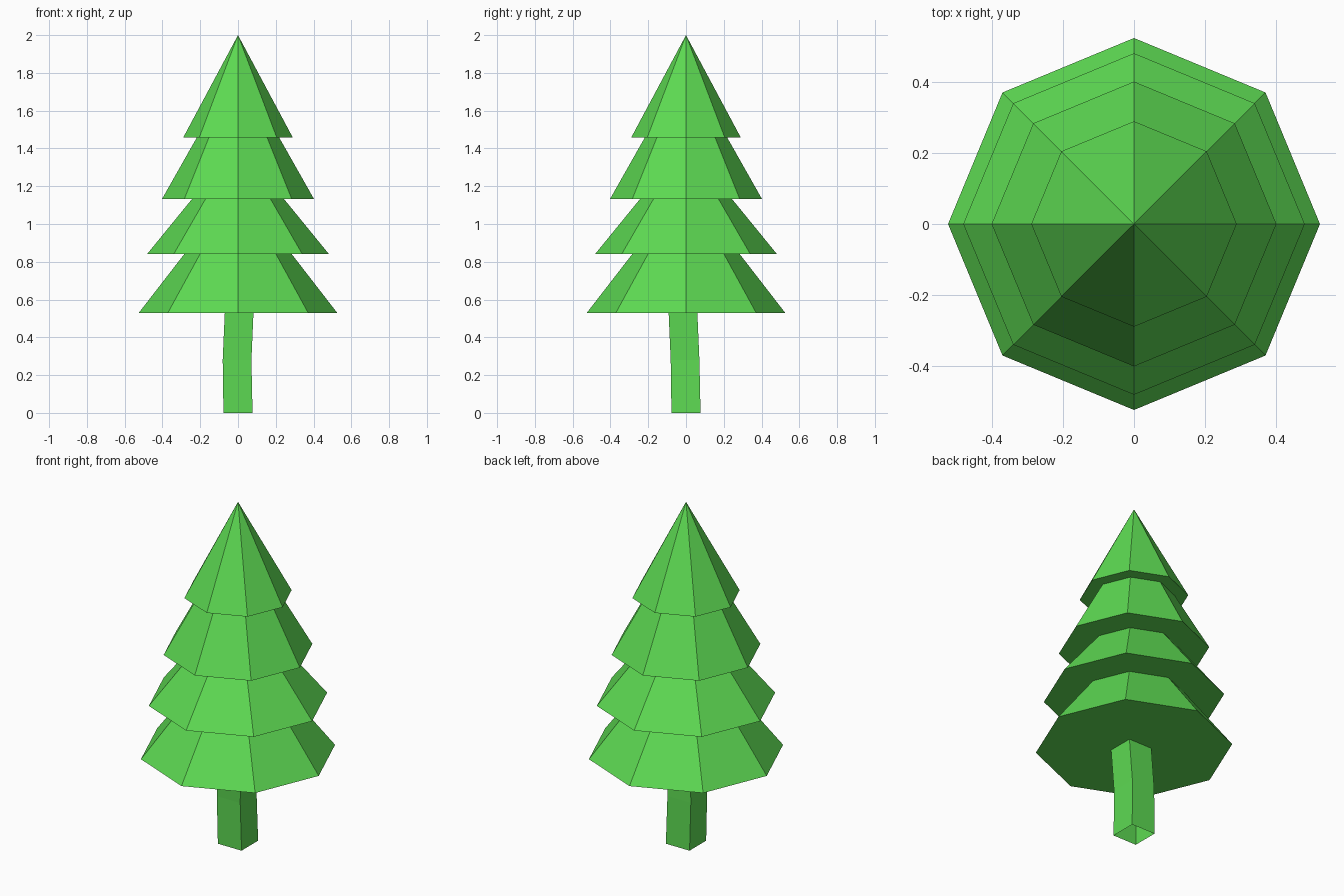
import bpy, bmesh, math

if "Cube" in bpy.data.objects:
    bpy.data.objects.remove(bpy.data.objects["Cube"])

green = bpy.data.materials.new("leaf_green")
green.diffuse_color = (0.11, 0.70, 0.085, 1)
green.use_nodes = True
green.node_tree.nodes["Principled BSDF"].inputs["Base Color"].default_value = green.diffuse_color


def loft(name, rings, cap_top=None, cap_bottom=False):
    """Join successive rings of points with quads; optional apex point and flat bottom."""
    bm = bmesh.new()
    rows = [[bm.verts.new(p) for p in ring] for ring in rings]
    n = len(rows[0])
    for low, high in zip(rows, rows[1:]):
        for i in range(n):
            j = (i + 1) % n
            bm.faces.new((low[i], low[j], high[j], high[i]))
    if cap_top:
        apex = bm.verts.new(cap_top)
        for i in range(n):
            bm.faces.new((rows[-1][i], rows[-1][(i + 1) % n], apex))
    if cap_bottom:
        bm.faces.new(rows[0][::-1])
    mesh = bpy.data.meshes.new(name)
    bm.to_mesh(mesh)
    bm.free()
    mesh.materials.append(green)
    obj = bpy.data.objects.new(name, mesh)
    bpy.context.collection.objects.link(obj)
    return obj


def octagon(r, z):
    return [(r * math.cos(k * math.pi / 4), r * math.sin(k * math.pi / 4), z)
            for k in range(8)]


def square(x, y, z, h):
    return [(x + sx * h, y + sy * h, z) for sx, sy in ((-1, -1), (1, -1), (1, 1), (-1, 1))]


# Foliage: four stepped eight-sided tiers as one stacked profile (radius, height)
profile = [(0.525, 0.53), (0.285, 0.84),
           (0.482, 0.84), (0.243, 1.133),
           (0.402, 1.133), (0.218, 1.458),
           (0.29, 1.458)]
loft("foliage", [octagon(r, z) for r, z in profile], cap_top=(0, 0, 2), cap_bottom=True)

# Trunk: slightly bent square tube, open at the foot
loft("trunk", [square(0, 0, 0, 0.077),
               square(-0.005, -0.005, 0.28, 0.076),
               square(0.006, -0.016, 0.53, 0.076)])
